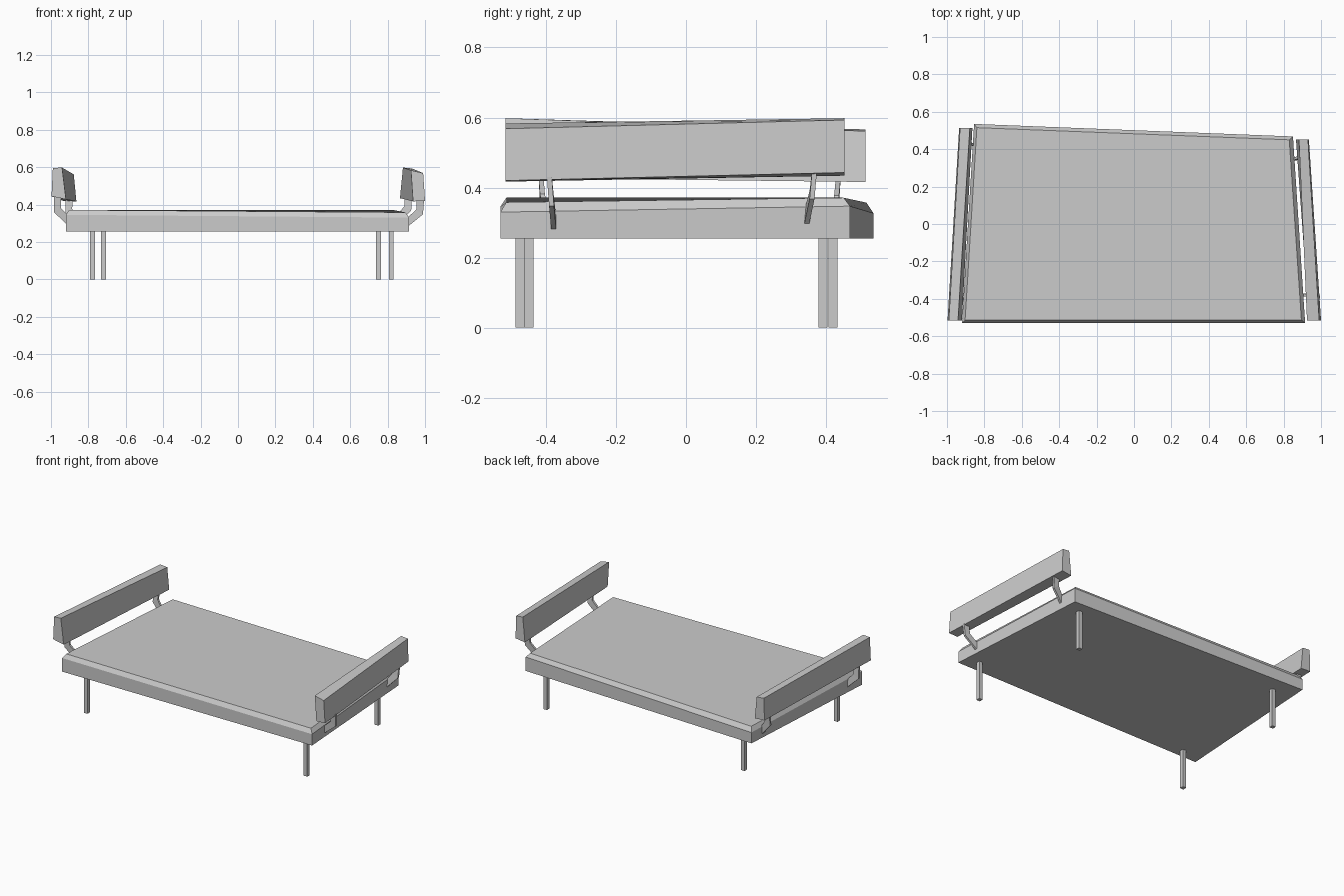
import bpy
import bmesh
from mathutils import Vector

# Remove the default object only
default_cube = bpy.data.objects.get("Cube")
if default_cube:
    bpy.data.objects.remove(default_cube, do_unlink=True)

# Single plain colour for every part
grey = bpy.data.materials.new("light_grey")
grey.use_nodes = True
grey_value = (0.6, 0.6, 0.6, 1.0)
grey.diffuse_color = grey_value
grey.node_tree.nodes["Principled BSDF"].inputs["Base Color"].default_value = grey_value


def loft(name, rings):
    """Join matching rings of points with flat faces and cap both ends."""
    bm = bmesh.new()
    loops = [[bm.verts.new(point) for point in ring] for ring in rings]
    count = len(loops[0])
    for lower, upper in zip(loops, loops[1:]):
        for i in range(count):
            j = (i + 1) % count
            bm.faces.new((lower[i], lower[j], upper[j], upper[i]))
    bm.faces.new(loops[0][::-1])
    bm.faces.new(loops[-1])
    bmesh.ops.recalc_face_normals(bm, faces=bm.faces[:])
    mesh = bpy.data.meshes.new(name)
    bm.to_mesh(mesh)
    bm.free()
    mesh.materials.append(grey)
    part = bpy.data.objects.new(name, mesh)
    bpy.context.collection.objects.link(part)
    return part


def square_leg(name, x, y):
    """Thin square post reaching from the floor to the seat."""
    half = 0.013
    corners = [(-half, -half), (half, -half), (half, half), (-half, half)]
    loft(name, [[(x + dx, y + dy, z) for dx, dy in corners] for z in (0, seat_base)])


def bent_bracket(name, top, bend, end, side):
    """Flat bar that drops from the bolster and bends inward to the seat."""
    path = [Vector(top), Vector(bend), Vector(end)]
    across = Vector((0, 0.007, 0))
    offsets = [Vector((side * 0.02, 0, 0)),
               Vector((side * 0.018, 0, -0.012)),
               Vector((side * 0.008, 0, -0.018))]
    rings = []
    for point, out in zip(path, offsets):
        rings.append([point - out - across, point + out - across,
                      point + out + across, point - out + across])
    loft(name, rings)


# Seat cushion: tapered slab with a sloping upper rim, slightly twisted on top
seat_base = 0.255
outline = [(-0.92, -0.53), (0.915, -0.53), (0.85, 0.468), (-0.855, 0.535)]
top_outline = [(-0.903, -0.513), (0.895, -0.513), (0.83, 0.45), (-0.84, 0.515)]
rim_heights = [0.345, 0.33, 0.347, 0.327]
top_heights = [0.371, 0.358, 0.371, 0.357]
loft("seat_cushion", [
    [(x, y, seat_base) for x, y in outline],
    [(x, y, z) for (x, y), z in zip(outline, rim_heights)],
    [(x, y, z) for (x, y), z in zip(top_outline, top_heights)],
])

# Legs
square_leg("front_right_leg", -0.778, -0.474)
square_leg("front_left_leg", 0.819, -0.449)
square_leg("back_right_leg", -0.72, 0.42)
square_leg("back_left_leg", 0.752, 0.391)


# Side bolsters: each section is outer bottom, inner bottom, inner top, outer top
def bolster(name, front_y, front, back_y, back):
    loft(name, [[(x, y, z) for x, z in section]
                for y, section in ((front_y, front), (back_y, back))])


bolster("right_bolster",
        -0.515, [(-0.997, 0.444), (-0.92, 0.428), (-0.941, 0.598), (-0.99, 0.595)],
        0.512, [(-0.935, 0.42), (-0.864, 0.416), (-0.878, 0.561), (-0.93, 0.566)])
bolster("left_bolster",
        -0.515, [(1.0, 0.42), (0.936, 0.417), (0.925, 0.583), (0.99, 0.568)],
        0.453, [(0.935, 0.443), (0.866, 0.434), (0.882, 0.598), (0.93, 0.593)])

# Brackets holding the bolsters
bent_bracket("front_left_bracket",
             (0.975, -0.39, 0.43), (0.971, -0.384, 0.36), (0.9, -0.378, 0.3), 1)
bent_bracket("back_left_bracket",
             (0.91, 0.367, 0.45), (0.908, 0.36, 0.38), (0.85, 0.345, 0.315), 1)
bent_bracket("front_right_bracket",
             (-0.965, -0.415, 0.45), (-0.965, -0.41, 0.37), (-0.905, -0.4, 0.31), -1)
bent_bracket("back_right_bracket",
             (-0.902, 0.435, 0.43), (-0.905, 0.43, 0.365), (-0.855, 0.425, 0.3), -1)
